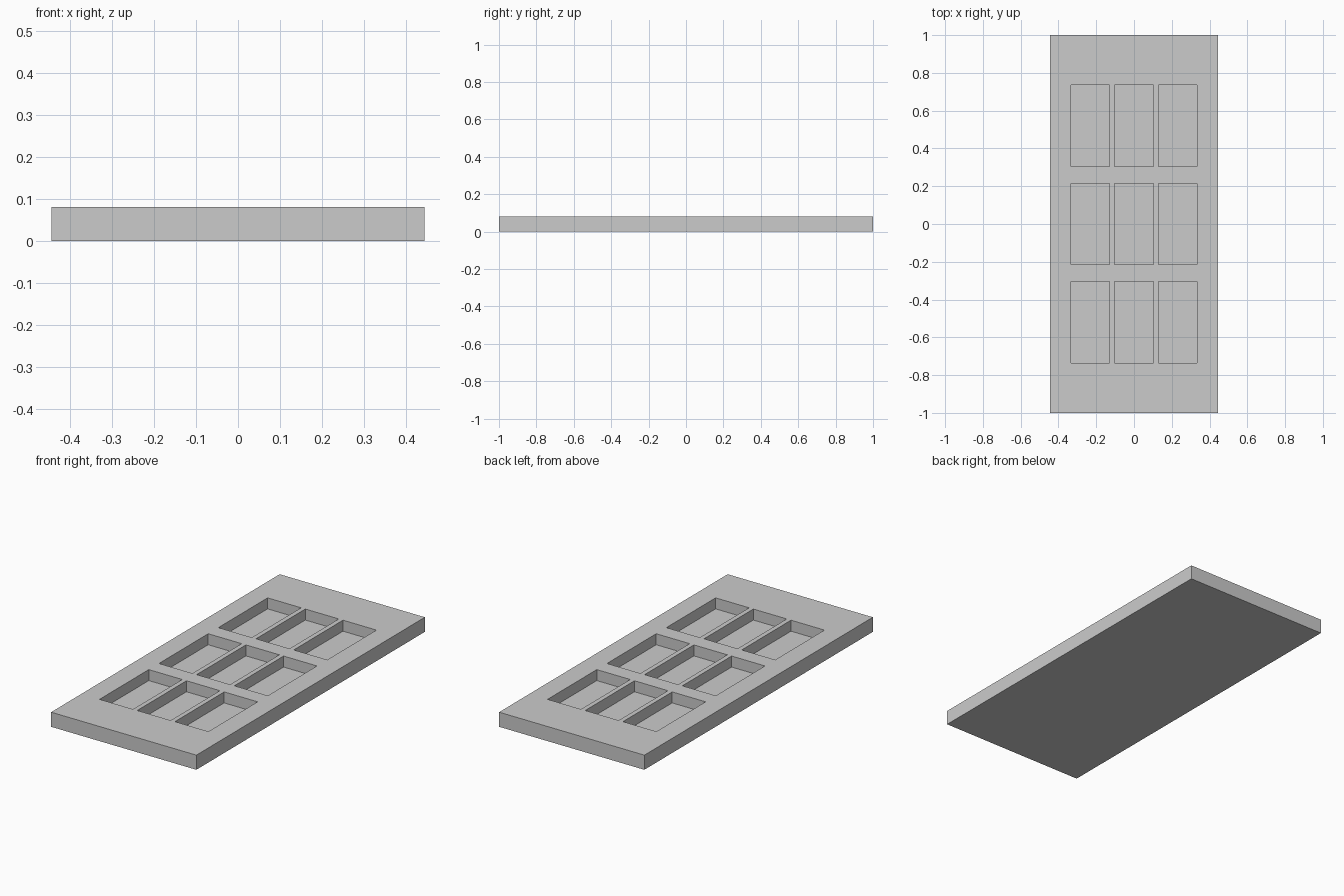
import bpy, bmesh

if "Cube" in bpy.data.objects:
    bpy.data.objects.remove(bpy.data.objects["Cube"])

HALF_W, HALF_L, THICK, FLOOR = 0.445, 1.0, 0.081, 0.02
PANEL_W, PANEL_L = 0.205, 0.431
PITCH_X, PITCH_Y = 0.231, 0.52


def cuts(half, size, pitch):
    """Grid line positions: slab edges plus both sides of three panels."""
    inner = [i * pitch + s * size / 2 for i in (-1, 0, 1) for s in (-1, 1)]
    return [-half] + inner + [half]


xs = cuts(HALF_W, PANEL_W, PITCH_X)
ys = cuts(HALF_L, PANEL_L, PITCH_Y)
bm = bmesh.new()

# Top face laid out as a grid of stiles, rails and panels
top = [[bm.verts.new((x, y, THICK)) for y in ys] for x in xs]
panels = []
for i in range(len(xs) - 1):
    for j in range(len(ys) - 1):
        face = bm.faces.new((top[i][j], top[i + 1][j], top[i + 1][j + 1], top[i][j + 1]))
        if i % 2 and j % 2:
            panels.append(face)

# Outer sides and back
rim = [e for e in bm.edges if e.is_boundary]
sides = bmesh.ops.extrude_edge_only(bm, edges=rim)["geom"]
for v in sides:
    if isinstance(v, bmesh.types.BMVert):
        v.co.z = 0
bmesh.ops.holes_fill(bm, edges=[e for e in bm.edges if e.is_boundary], sides=0)

# Nine sunken panels with straight walls
walls = bmesh.ops.extrude_discrete_faces(bm, faces=panels)["faces"]
for face in walls:
    for v in face.verts:
        v.co.z = FLOOR

# Close the walls between each sunken floor and its opening
bm.verts.ensure_lookup_table()
by_xy = {(round(v.co.x, 4), round(v.co.y, 4)): v for row in top for v in row}
for face in walls:
    for e in face.edges:
        a, b = e.verts
        if len(e.link_faces) == 1:
            ta, tb = (by_xy[round(v.co.x, 4), round(v.co.y, 4)] for v in (a, b))
            bm.faces.new((a, b, tb, ta))

bmesh.ops.recalc_face_normals(bm, faces=bm.faces)
mesh = bpy.data.meshes.new("panelled_door")
bm.to_mesh(mesh)
bm.free()
door = bpy.data.objects.new("panelled_door", mesh)
bpy.context.collection.objects.link(door)
